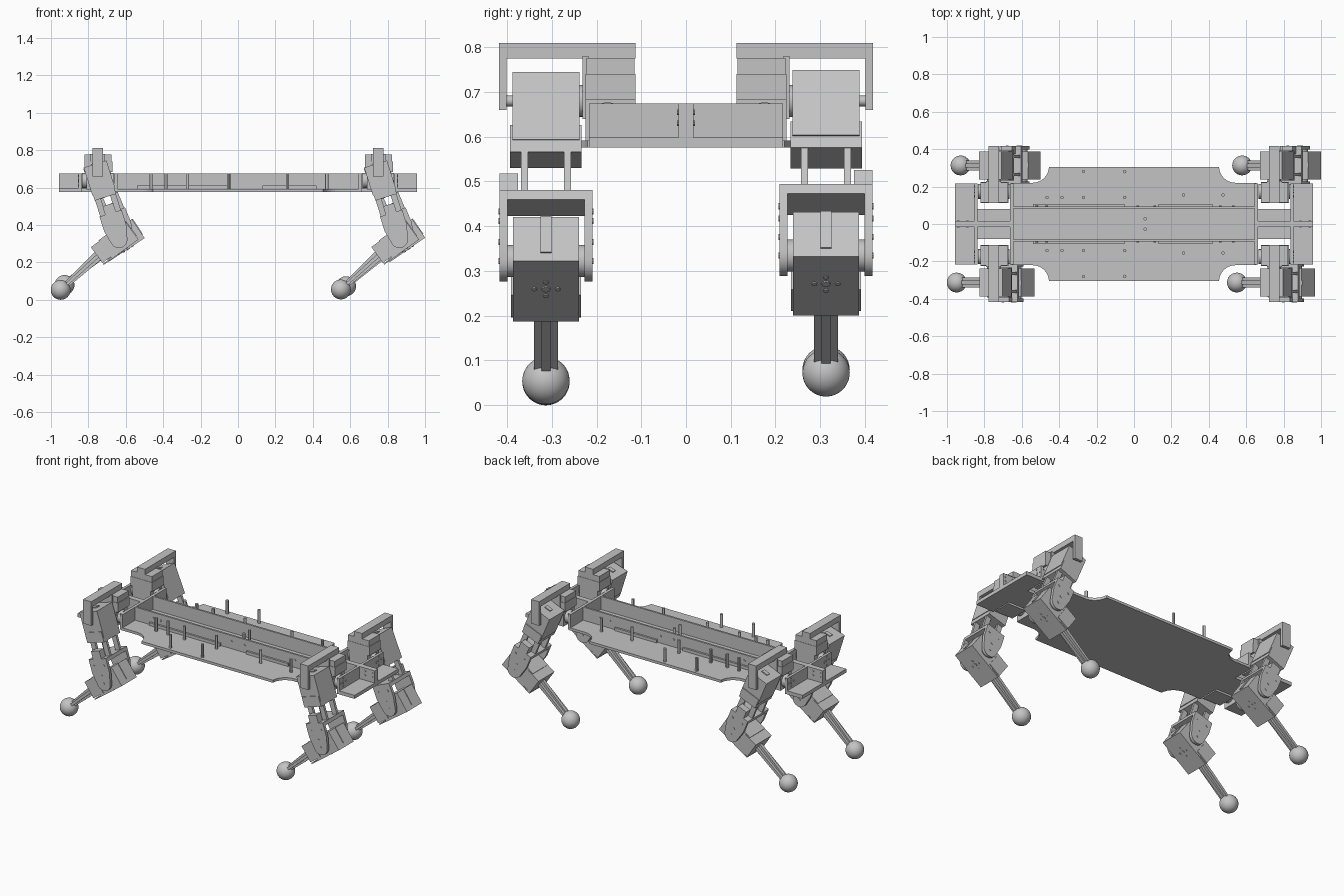
import bpy, bmesh, math
from mathutils import Matrix, Vector

if "Cube" in bpy.data.objects:
    bpy.data.objects.remove(bpy.data.objects["Cube"])

GREY = (0.55, 0.55, 0.55, 1)
mat = bpy.data.materials.new("light grey")
mat.use_nodes = True
mat.diffuse_color = GREY
mat.node_tree.nodes["Principled BSDF"].inputs["Base Color"].default_value = GREY
I = Matrix.Identity(4)


def finish(name, bm, m=I):
    bm.transform(m)
    bmesh.ops.recalc_face_normals(bm, faces=bm.faces)
    for f in bm.faces:
        f.smooth = True
    me = bpy.data.meshes.new(name)
    bm.to_mesh(me)
    bm.free()
    me.set_sharp_from_angle(angle=math.radians(30))
    me.materials.append(mat)
    ob = bpy.data.objects.new(name, me)
    bpy.context.collection.objects.link(ob)
    return ob


def box(name, x, y, z, m=I):
    """Box from (min, max) ranges."""
    bm = bmesh.new()
    bmesh.ops.create_cube(bm, size=1)
    for v in bm.verts:
        for i, r in enumerate((x, y, z)):
            v.co[i] = (r[0] + r[1]) / 2 + v.co[i] * (r[1] - r[0])
    return finish(name, bm, m)


def cyl(name, c, r, h, axis, m=I, n=24):
    """Cylinder centred on c along the given axis."""
    rot = {"X": Matrix.Rotation(math.pi / 2, 4, "Y"),
           "Y": Matrix.Rotation(math.pi / 2, 4, "X"), "Z": I}[axis]
    bm = bmesh.new()
    bmesh.ops.create_cone(bm, cap_ends=True, segments=n, radius1=r, radius2=r, depth=h)
    return finish(name, bm, m @ Matrix.Translation(c) @ rot)


def prism(name, pts, lo, hi, axis, m=I):
    """Extrude a 2D outline along Z (points x,y) or Y (points x,z)."""
    put = (lambda a, b, t: (a, b, t)) if axis == "Z" else (lambda a, b, t: (a, t, b))
    bm = bmesh.new()
    f = bm.faces.new([bm.verts.new(put(a, b, lo)) for a, b in pts])
    ext = bmesh.ops.extrude_face_region(bm, geom=[f])
    bmesh.ops.translate(bm, vec=Vector(put(0, 0, hi - lo)),
                        verts=[g for g in ext["geom"] if isinstance(g, bmesh.types.BMVert)])
    return finish(name, bm, m)


# ---- Deck: wide middle with concave corner notches
corner = [(0.655, 0.22)]
for k in range(9):
    a = math.radians(-90 - 90 * k / 8)
    corner.append((0.545 + 0.09 * math.cos(a), 0.305 + 0.085 * math.sin(a)))
outline = (corner + [(-x, y) for x, y in reversed(corner)]
           + [(-x, -y) for x, y in corner] + [(x, -y) for x, y in reversed(corner)])
prism("deck_plate", outline, 0.576, 0.592, "Z")

# ---- Rails, clips and standoffs on the deck
for s in (-1, 1):
    ya, yb = sorted((s * 0.082, s * 0.094))
    box("deck_rail", (-0.655, 0.655), (ya, yb), (0.59, 0.674))
    for x0, x1 in ((-0.54, -0.05), (0.13, 0.42)):
        box("rail_clip", (x0, x1), (s * 0.097 - 0.009, s * 0.097 + 0.009), (0.59, 0.61))
    for x in (-0.52, -0.47, 0.02, 0.11, 0.46, 0.53):
        cyl("rail_screw", (x, s * 0.095, 0.637), 0.007, 0.006, "Y", n=10)
    for x, y in ((-0.465, 0.142), (-0.385, 0.142), (-0.27, 0.142), (-0.05, 0.142),
                 (0.265, 0.155), (0.475, 0.155), (-0.27, 0.28), (-0.05, 0.28)):
        cyl("standoff", (x, s * y, 0.632), 0.009, 0.085, "Z", n=12)
    cyl("standoff", (0.06, s * 0.028, 0.632), 0.009, 0.085, "Z", n=12)

# ---- Body ends: walls, centre bridge, outer shelf and rib
for e in (-1, 1):
    def xr(a, b):
        return tuple(sorted((e * a, e * b)))
    box("deck_end_wall", xr(0.645, 0.663), (-0.217, 0.217), (0.576, 0.674))
    box("outer_end_wall", xr(0.836, 0.852), (-0.217, 0.217), (0.576, 0.674))
    box("centre_bridge", xr(0.66, 0.84), (-0.08, 0.08), (0.576, 0.595))
    box("end_shelf", xr(0.85, 0.957), (-0.217, 0.217), (0.576, 0.598))
    box("end_rib", xr(0.66, 0.957), (-0.017, 0.017), (0.59, 0.674))
    for x in (0.89, 0.94):
        for z in (0.63, 0.655):
            cyl("rib_screw", (e * x, 0, z), 0.006, 0.04, "Y", n=10)
    for s in (-1, 1):
        for dy, dz in ((0, 0), (0.026, 0), (-0.026, 0), (0, 0.026), (0, -0.026)):
            r = 0.01 if dy == dz else 0.006
            cyl("wall_screw", (e * 0.852, s * 0.175 + dy, 0.637 + dz), r, 0.006, "X", n=12)


# ---- One leg: hip x, side sign, thigh tilt and shin pitch in degrees
def leg(name, hx, s, tilt, pitch):
    def yr(a, b):
        return tuple(sorted((s * a, s * b)))
    hip = Matrix.Translation((hx, 0, 0))

    # hip servo with horn and stepped case
    box(name + "_hip_servo", (-0.072, 0.078), yr(0.113, 0.225), (0.683, 0.74), hip)
    box(name + "_hip_servo_base", (-0.06, 0.065), yr(0.113, 0.225), (0.59, 0.684), hip)
    box(name + "_hip_servo_cap", (-0.07, 0.074), yr(0.115, 0.222), (0.739, 0.776), hip)
    cyl(name + "_hip_horn", (0, s * 0.175, 0.637), 0.04, 0.17, "X", hip)

    # hip yoke: top bar, inner plate, outer arm
    box(name + "_yoke_bar", (-0.028, 0.028), yr(0.113, 0.418), (0.775, 0.81), hip)
    box(name + "_yoke_arm", (-0.028, 0.028), yr(0.401, 0.418), (0.66, 0.78), hip)
    box(name + "_yoke_plate", (-0.04, 0.04), yr(0.218, 0.231), (0.64, 0.78), hip)

    # thigh frame: origin on the hip pitch axis, centred on the leg
    th = Matrix.Translation((hx, s * 0.313, 0.68)) @ Matrix.Rotation(-math.radians(tilt), 4, "Y")
    box(name + "_thigh_servo", (-0.064, 0.064), (-0.075, 0.075), (-0.11, 0.048), th)
    box(name + "_thigh_servo_base", (-0.06, 0.06), (-0.08, 0.08), (-0.138, -0.075), th)
    box(name + "_thigh_servo_boss", (-0.02, 0.02), (-0.013, 0.013), (0.047, 0.054), th)
    cyl(name + "_thigh_horn", (0, -s * 0.08, 0), 0.036, 0.02, "Y", th)
    cyl(name + "_thigh_pivot", (0, s * 0.083, 0), 0.012, 0.025, "Y", th)
    for x in (-0.042, 0.042):
        for y in (-0.048, 0.048):
            box(name + "_thigh_post", (x - 0.016, x + 0.016), (y - 0.008, y + 0.008),
                (-0.235, -0.13), th)
    box(name + "_knee_crossplate", (-0.062, 0.062), (-0.104, 0.104), (-0.25, -0.228), th)
    sh = sorted((s * 0.062, s * 0.104))
    box(name + "_thigh_stop", (-0.03, 0.03), sh, (-0.23, -0.18), th)

    # knee bracket arms with rounded ends
    arm = [(0.062, -0.23), (-0.062, -0.23), (-0.062, -0.31)]
    arm += [(0.046 * math.cos(math.radians(a)), -0.375 + 0.046 * math.sin(math.radians(a)))
            for a in range(190, 351, 16)] + [(0.062, -0.31)]
    for q in (-1, 1):
        lo, hi = sorted((q * 0.086, q * 0.104))
        prism(name + "_knee_arm", arm, lo, hi, "Y", th)
        cyl(name + "_knee_horn", (0, q * 0.082, -0.375), 0.036, 0.02, "Y", th)
        for x, z in ((-0.035, -0.27), (0.035, -0.27), (0, -0.33), (0, -0.375)):
            cyl(name + "_arm_screw", (x, q * 0.104, z), 0.007, 0.005, "Y", th, 10)

    # shin frame: x runs from the knee towards the foot
    k = th @ Vector((0, 0, -0.375))
    c, d = math.cos(math.radians(pitch)), math.sin(math.radians(pitch))
    sn = Matrix(((-c, 0, -d, k.x), (0, -1, 0, k.y), (-d, 0, c, k.z), (0, 0, 0, 1)))
    box(name + "_shin_servo", (-0.085, 0.09), (-0.074, 0.074), (-0.056, 0.06), sn)
    box(name + "_shin_servo_base", (0.06, 0.145), (-0.078, 0.078), (-0.05, 0.055), sn)
    box(name + "_shin_servo_plate", (-0.085, 0.145), (-0.074, 0.074), (-0.062, -0.055), sn)
    box(name + "_shin_servo_boss", (-0.089, -0.08), (-0.012, 0.012), (-0.04, 0.06), sn)
    for dx, dy in ((0, 0), (0.026, 0), (-0.026, 0), (0, 0.026), (0, -0.026)):
        cyl(name + "_plate_screw", (0.02 + dx, dy, -0.062),
            0.01 if dx == dy else 0.006, 0.006, "Z", sn, 12)

    # shin bar with a centre rib, and the ball foot
    prism(name + "_shin_bar", [(0.12, -0.012), (0.12, 0.008), (0.40, -0.025), (0.40, -0.04)],
          -0.027, 0.027, "Y", sn)
    prism(name + "_shin_rib", [(0.12, -0.03), (0.12, 0.026), (0.40, -0.018), (0.40, -0.047)],
          -0.01, 0.01, "Y", sn)
    bm = bmesh.new()
    bmesh.ops.create_uvsphere(bm, u_segments=32, v_segments=20, radius=0.053)
    finish(name + "_ball_foot", bm, sn @ Matrix.Translation((0.41, 0, -0.034)))


leg("front_right", -0.75, -1, 17.5, 36.2)
leg("front_left", 0.75, -1, 17.5, 35.8)
leg("back_right", -0.75, 1, 22.8, 33.6)
leg("back_left", 0.75, 1, 22.8, 34.8)
